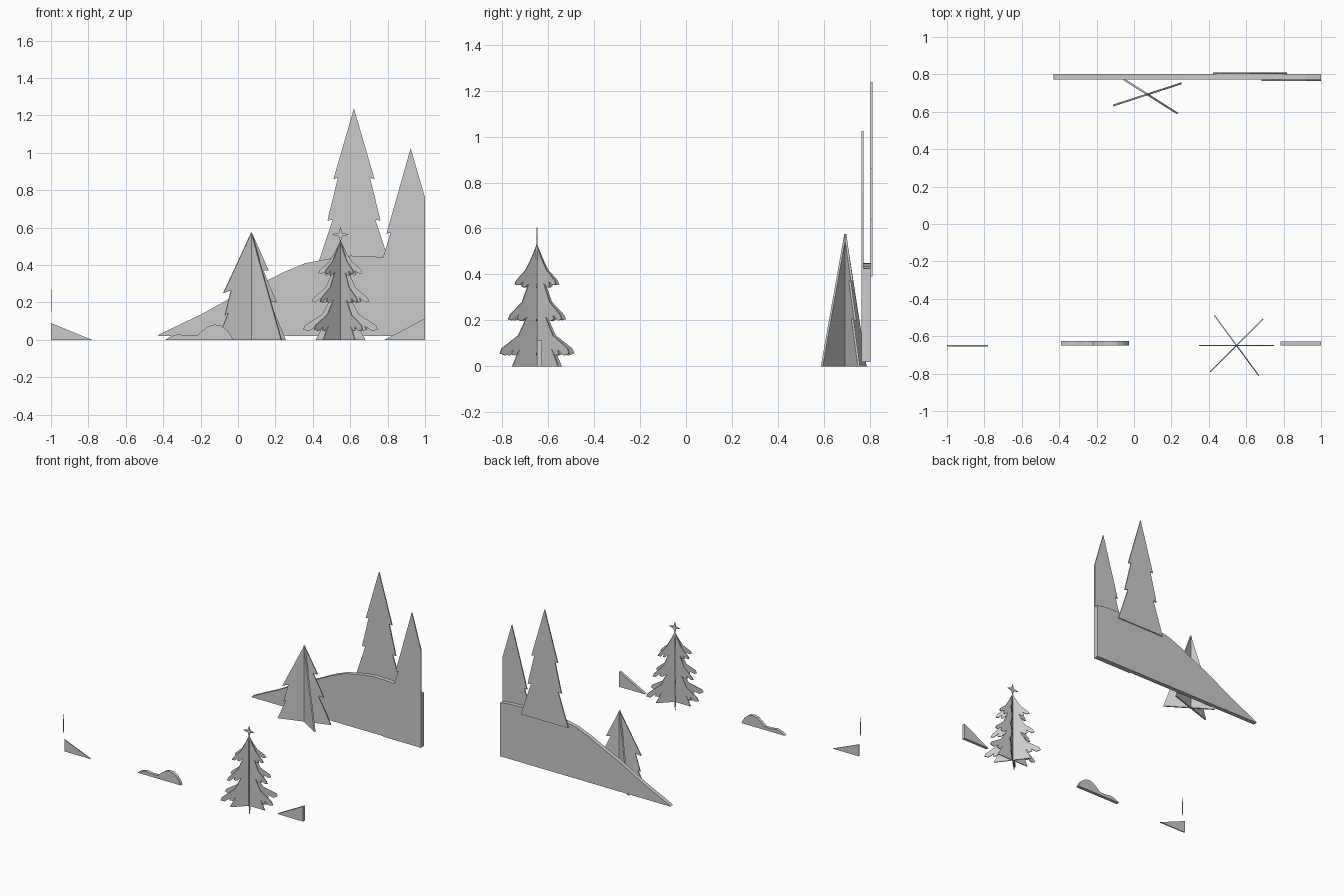
import bpy, bmesh
from math import radians
from mathutils import Matrix


def plate(name, profile, y, thick, x=0.0, angle=0.0):
    """Upright flat cut-out: profile is (x, z) points, thickness centred on y."""
    bm = bmesh.new()
    face = bm.faces.new([bm.verts.new((px, -thick / 2, pz)) for px, pz in profile])
    ext = bmesh.ops.extrude_face_region(bm, geom=[face])
    verts = [v for v in ext["geom"] if isinstance(v, bmesh.types.BMVert)]
    bmesh.ops.translate(bm, verts=verts, vec=(0, thick, 0))
    bmesh.ops.recalc_face_normals(bm, faces=bm.faces)
    bm.transform(Matrix.Translation((x, y, 0)) @ Matrix.Rotation(radians(angle), 4, "Z"))
    me = bpy.data.meshes.new(name)
    bm.to_mesh(me)
    bm.free()
    ob = bpy.data.objects.new(name, me)
    bpy.context.collection.objects.link(ob)
    return ob


def mirrored(half):
    """Close a half profile that starts at the tip on the axis."""
    return half + [(-px, pz) for px, pz in reversed(half) if px > 0]


# Back hill
plate("back_hill", [
    (-0.43, 0.02), (1.0, 0.02), (1.0, 0.425), (0.92, 0.437), (0.80, 0.44),
    (0.70, 0.447), (0.60, 0.45), (0.52, 0.44), (0.44, 0.425), (0.36, 0.41),
    (0.25, 0.365), (0.13, 0.305), (0.0, 0.245), (-0.2, 0.135), (-0.42, 0.03)],
    0.787, 0.031)

# Tall tree behind the hill
plate("tall_tree_behind", mirrored([
    (0, 1.237), (0.11, 0.86), (0.086, 0.866), (0.142, 0.637), (0.114, 0.642),
    (0.198, 0.39)]), 0.807, 0.008, x=0.62)

# Tall tree in front of the hill, cut off at the scene edge
plate("tall_tree_front", [
    (0.923, 1.025), (0.794, 0.568), (0.816, 0.574), (0.746, 0.343),
    (0.774, 0.35), (0.682, 0.02), (1.0, 0.02), (1.0, 0.76)], 0.768, 0.008)

# Middle tree: two crossed plates, one notched and one plain
plate("middle_tree_notched", [
    (0, 0.575), (0.096, 0.37), (0.065, 0.372), (0.141, 0.2), (0.1, 0.21),
    (0.192, 0), (-0.192, 0), (-0.13, 0.145), (-0.15, 0.13), (-0.115, 0.265),
    (-0.158, 0.25)], 0.693, 0.01, x=0.072, angle=18)
plate("middle_tree_plain", [(0, 0.575), (0.19, 0), (-0.165, 0)],
      0.693, 0.01, x=0.072, angle=-32.5)

# Front tree: three crossed plates with drooping boughs
boughs = mirrored([
    (0, 0.53), (0.03, 0.47), (0.06, 0.42), (0.11, 0.375), (0.12, 0.357),
    (0.10, 0.353), (0.075, 0.37), (0.082, 0.348), (0.07, 0.343), (0.045, 0.36),
    (0.08, 0.28), (0.145, 0.225), (0.155, 0.205), (0.135, 0.2), (0.1, 0.225),
    (0.108, 0.205), (0.085, 0.197), (0.055, 0.215), (0.1, 0.135), (0.19, 0.078),
    (0.2, 0.057), (0.17, 0.047), (0.13, 0.072), (0.138, 0.053), (0.115, 0.047),
    (0.092, 0.078), (0.133, 0)])
for i, ang in enumerate((0, 45, 126.4)):
    plate(f"front_tree_plate_{i + 1}", boughs, -0.649, 0.006, x=0.548, angle=ang)

# Four-pointed star on the front tree
plate("tree_star", [
    (0, 0.605), (0.01, 0.573), (0.047, 0.563), (0.01, 0.553), (0, 0.52),
    (-0.01, 0.553), (-0.047, 0.563), (-0.01, 0.573)], -0.649, 0.005, x=0.548)

# Small front mounds
plate("front_mound_middle", [
    (-0.39, 0), (-0.36, 0.018), (-0.32, 0.03), (-0.27, 0.022), (-0.22, 0.023),
    (-0.19, 0.05), (-0.16, 0.072), (-0.125, 0.082), (-0.09, 0.076),
    (-0.055, 0.05), (-0.035, 0.02), (-0.027, 0)], -0.638, 0.023)
plate("front_mound_right", [(0.783, 0), (1.0, 0), (1.0, 0.115)], -0.638, 0.021)
plate("front_mound_left", [(-1.0, 0), (-0.78, 0), (-1.0, 0.09)], -0.65, 0.008)

# Sliver of a cut-off bough at the left scene edge
plate("edge_sliver", [(-1.0, 0.145), (-0.996, 0.16), (-0.996, 0.24), (-1.0, 0.288)],
      -0.668, 0.006)
